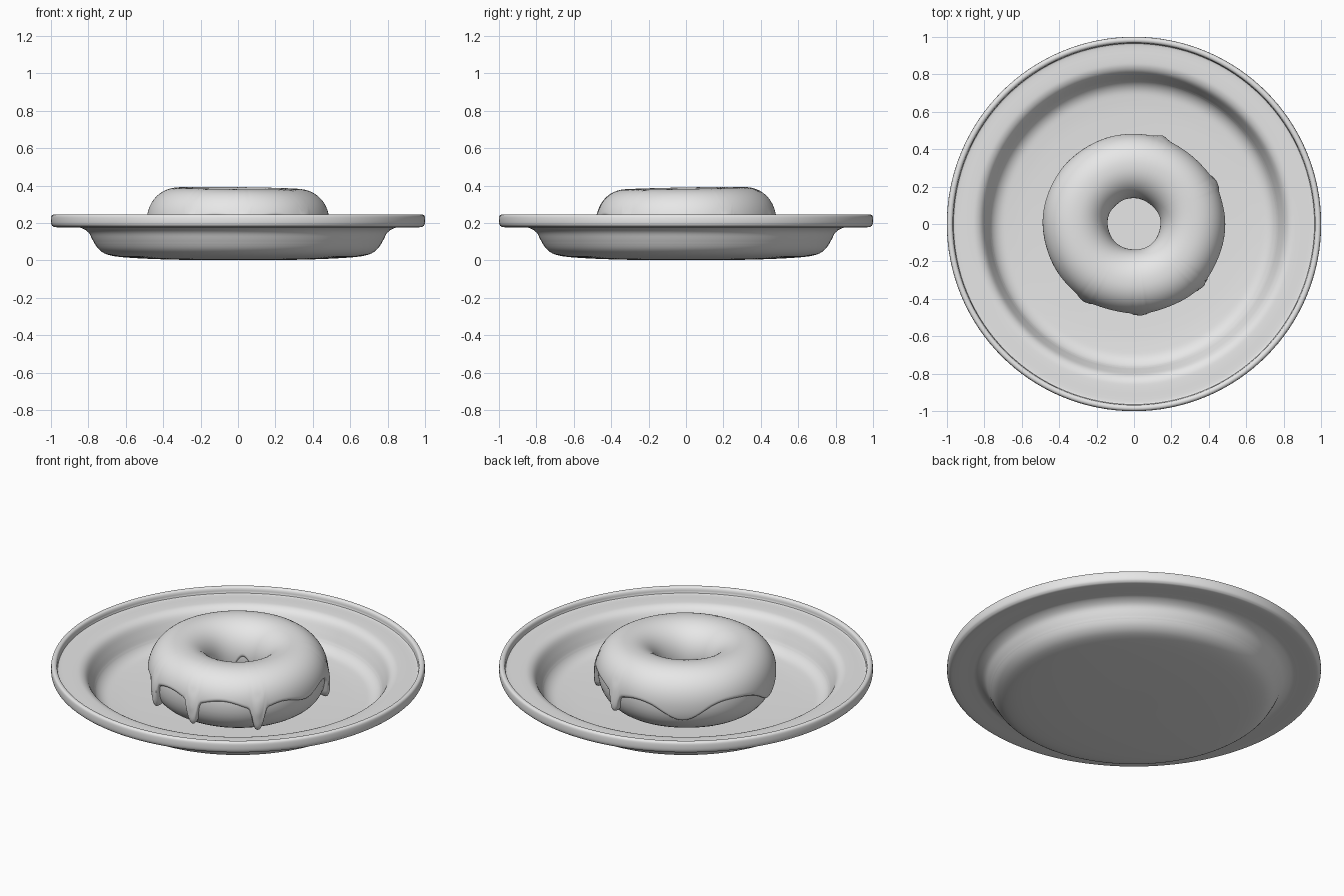
import bpy
import math
from mathutils import Vector

if "Cube" in bpy.data.objects:
    bpy.data.objects.remove(bpy.data.objects["Cube"])

mat = bpy.data.materials.new("plain grey")
mat.diffuse_color = (0.8, 0.8, 0.8, 1)
mat.use_nodes = True
mat.node_tree.nodes["Principled BSDF"].inputs["Base Color"].default_value = mat.diffuse_color


def make_object(name, verts, faces):
    mesh = bpy.data.meshes.new(name)
    mesh.from_pydata(verts, [], faces)
    mesh.materials.append(mat)
    obj = bpy.data.objects.new(name, mesh)
    bpy.context.collection.objects.link(obj)
    bpy.ops.object.select_all(action='DESELECT')
    obj.select_set(True)
    bpy.context.view_layer.objects.active = obj
    bpy.ops.object.mode_set(mode='EDIT')
    bpy.ops.mesh.select_all(action='SELECT')
    bpy.ops.mesh.remove_doubles(threshold=0.00001)
    bpy.ops.mesh.normals_make_consistent(inside=False)
    bpy.ops.object.mode_set(mode='OBJECT')
    bpy.ops.object.shade_smooth_by_angle(angle=math.radians(50))
    return obj


def sweep(name, point, segs, count, closed):
    """Rings of points around z; point(azimuth, k) gives (radius, z)."""
    verts, faces = [], []
    for i in range(segs):
        az = 2 * math.pi * i / segs
        for k in range(count):
            r, z = point(az, k)
            verts.append((r * math.cos(az), r * math.sin(az), z))
    for i in range(segs):
        j = (i + 1) % segs
        for k in range(count if closed else count - 1):
            m = (k + 1) % count
            faces.append((i * count + k, j * count + k,
                          j * count + m, i * count + m))
    return make_object(name, verts, faces)


def smooth_path(pts, steps=4):
    """Catmull-Rom curve through the profile points."""
    p = [Vector(q) for q in pts]
    p = [p[0]] + p + [p[-1]]
    out = []
    for a, b, c, d in zip(p, p[1:], p[2:], p[3:]):
        for s in range(steps):
            t = s / steps
            out.append(0.5 * (2 * b + (c - a) * t + (2 * a - 5 * b + 4 * c - d) * t * t
                              + (3 * b - a - 3 * c + d) * t ** 3))
    return out + [p[-1]]


# Plate: underside, rolled rim, then sunken upper face
profile = smooth_path([
    (0, 0.002), (0.30, 0.003), (0.55, 0.012), (0.68, 0.026), (0.74, 0.055),
    (0.775, 0.105), (0.80, 0.15), (0.84, 0.174), (0.88, 0.177), (0.97, 0.177),
    (0.992, 0.184), (1.0, 0.20), (1.0, 0.228), (0.995, 0.241), (0.984, 0.245),
    (0.973, 0.241), (0.968, 0.23), (0.966, 0.215), (0.955, 0.208),
    (0.88, 0.207), (0.84, 0.202), (0.81, 0.18), (0.785, 0.13), (0.76, 0.08),
    (0.72, 0.051), (0.66, 0.042), (0.55, 0.036), (0.30, 0.030), (0, 0.030)])
# flat-bottomed grid ends meet on the axis and merge there
sweep("plate", lambda az, k: (max(profile[k].x, 0), max(profile[k].y, 0)),
      128, len(profile), False)

# Ring cake
R, ZC, A, B = 0.312, 0.201, 0.160, 0.172
N = 2.15


def section(az, t, off=0.0):
    c, s = math.cos(t), math.sin(t)
    c = math.copysign(abs(c) ** (2 / N), c)
    s = math.copysign(abs(s) ** (2 / N), s)
    wob = 0.004 * math.cos(2 * az + 0.6) + 0.002 * math.sin(5 * az)
    lift = 0.007 * math.cos(az - math.radians(125)) * max(s, 0)
    r = R + (A + off) * c + wob * (1 if c > 0 else 0.6) * abs(c)
    return r, ZC + (B + off) * s + lift


sweep("ring_cake", lambda az, k: section(az, 2 * math.pi * k / 40), 96, 40, True)

# Icing: a shell over the cake with a wavy hem and hanging drips
DRIPS = [(-123, 0.09), (-86, 0.09), (-42, 0.08), (27, 0.095), (72, 0.11)]
WAVES = [(123, 0.11, 17), (195, 0.09, 16), (-5, 0.05, 14), (-64, -0.02, 12)]


def away(az, deg):
    d = math.degrees(az) - deg
    return (d + 180) % 360 - 180


def hem(az):
    z = 0.225 + 0.012 * math.sin(3 * az + 1)
    for deg, depth, width in WAVES:
        z -= depth * math.exp(-(away(az, deg) / width) ** 2)
    drip = 0
    for deg, low in DRIPS:
        d = away(az, deg)
        z -= 0.03 * math.exp(-(d / 10) ** 2)
        m = math.exp(-(d / 4.2) ** 4)
        z += (low - z) * m
        drip = max(drip, math.exp(-(d / 3.6) ** 2))
    return z, drip


def to_angle(z):
    s = max(-0.95, min(0.95, (z - ZC) / B))
    return math.asin(math.copysign(abs(s) ** (N / 2), s))


COUNT = 56


def icing_point(az, k):
    z, drip = hem(az)
    start = to_angle(z)
    end = math.pi - to_angle(0.17 + 0.03 * math.sin(4 * az) + 0.015 * math.sin(7 * az))
    u = k / (COUNT - 1)
    # crowd the points near both hems
    u = 0.35 * u + 0.65 * (0.5 - 0.5 * math.cos(math.pi * u))
    t = start + (end - start) * u
    gap = min(t - start, end - t) * A
    e = min(gap / 0.016, 1)
    round_off = math.sqrt(max(0, 1 - (1 - e) ** 2))
    low = max(0, min(1, (0.35 - t) / 0.45))
    bulb = math.exp(-((t - start - 0.15) / 0.22) ** 2)
    thick = 0.013 + drip * low * (0.012 + 0.014 * bulb)
    return section(az, t, -0.003 + (thick + 0.003) * round_off)


sweep("icing", icing_point, 288, COUNT, False)
